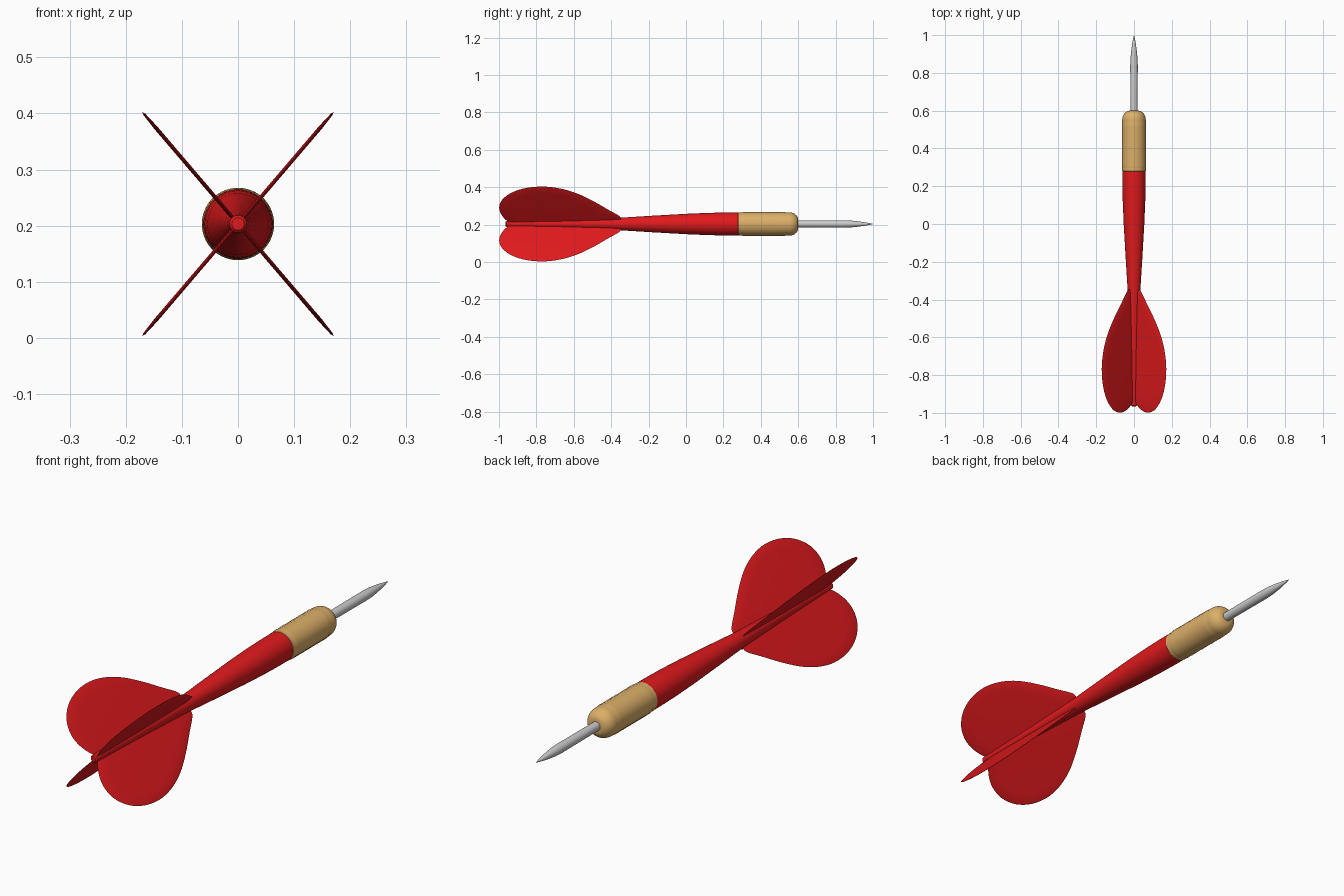
import bpy, bmesh, math
from mathutils import Vector

if "Cube" in bpy.data.objects:
    bpy.data.objects.remove(bpy.data.objects["Cube"])

CZ = 0.203  # height of the dart's axis


def material(name, color):
    m = bpy.data.materials.new(name)
    m.diffuse_color = (*color, 1)
    m.use_nodes = True
    m.node_tree.nodes["Principled BSDF"].inputs["Base Color"].default_value = m.diffuse_color
    return m


RED = material("red", (0.75, 0.01, 0.012))
BRASS = material("brass", (0.72, 0.43, 0.14))


def finish(name, bm, mat=None, angle=35):
    bmesh.ops.recalc_face_normals(bm, faces=bm.faces)
    me = bpy.data.meshes.new(name)
    bm.to_mesh(me)
    bm.free()
    ob = bpy.data.objects.new(name, me)
    bpy.context.collection.objects.link(ob)
    ob.location.z = CZ
    if mat:
        me.materials.append(mat)
    bpy.ops.object.select_all(action='DESELECT')
    ob.select_set(True)
    bpy.context.view_layer.objects.active = ob
    bpy.ops.object.shade_smooth_by_angle(angle=math.radians(angle))
    return ob


def lathe(name, profile, mat=None, n=48, bump=None):
    """Closed body of revolution around y from (y, radius) pairs."""
    bm = bmesh.new()
    rings = []
    for j, (y, r) in enumerate(profile):
        ring = []
        for i in range(n):
            a = 2 * math.pi * i / n
            rr = r + (bump(i, y, j) if bump else 0)
            ring.append(bm.verts.new((rr * math.cos(a), y, rr * math.sin(a))))
        rings.append(ring)
    for a, b in zip(rings, rings[1:]):
        for i in range(n):
            k = (i + 1) % n
            bm.faces.new((a[i], a[k], b[k], b[i]))
    bm.faces.new(rings[0])
    bm.faces.new(rings[-1])
    return finish(name, bm, mat)


def smooth_path(pts, steps=5):
    """Catmull-Rom curve through the points."""
    p = [Vector(q) for q in pts]
    p = [2 * p[0] - p[1]] + p + [2 * p[-1] - p[-2]]
    out = []
    for a, b, c, d in zip(p, p[1:], p[2:], p[3:]):
        for s in range(steps):
            t = s / steps
            out.append(0.5 * (2 * b + (c - a) * t + (2 * a - 5 * b + 4 * c - d) * t * t
                              + (3 * b - a - 3 * c + d) * t ** 3))
    return out + [p[-2]]


# Steel point
lathe("needle", [(0.58, 0.019), (0.84, 0.02), (0.88, 0.0185), (0.92, 0.0145),
                 (0.96, 0.0085), (0.985, 0.004), (1.0, 0.0005)], n=32)

# Brass barrel with a knurled grip and a rounded nose
K0, K1, ROWS = 0.30, 0.53, 50
profile = [(0.278, 0.061), (0.28, 0.0625), (0.295, 0.0625)]
profile += [(K0 + (K1 - K0) * j / ROWS, 0.0625) for j in range(ROWS + 1)]
for s in range(9):
    t = math.pi / 2 * s / 8
    profile.append((0.55 + 0.05 * math.sin(t), 0.0225 + 0.04 * math.cos(t)))


def knurl(i, y, j):
    return 0.002 * ((i + j) % 2) if K0 < y < K1 else 0


lathe("barrel", profile, BRASS, n=72, bump=knurl)

# Tapered shaft
lathe("shaft", [(-0.965, 0.011), (-0.96, 0.0155), (-0.65, 0.023), (-0.36, 0.033),
                (-0.2, 0.043), (0.0, 0.0545), (0.12, 0.0595), (0.22, 0.0615),
                (0.281, 0.0615)], RED)

# Four flights: thin lens-shaped vanes, outline as (radius, y)
OUTLINE = smooth_path([(0.03, -0.345), (0.055, -0.355), (0.10, -0.415), (0.16, -0.495),
                       (0.216, -0.585), (0.25, -0.675), (0.263, -0.765), (0.253, -0.855),
                       (0.222, -0.93), (0.175, -0.98), (0.125, -0.998), (0.08, -0.993),
                       (0.04, -0.972), (0.015, -0.95)])


def flight(name, angle):
    bm = bmesh.new()
    mid = Vector((0.11, -0.73))
    loops = []
    for scale, t in ((0.75, -0.0035), (0.96, -0.002), (1, 0), (0.96, 0.002), (0.75, 0.0035)):
        loop = []
        for p in OUTLINE + [Vector((0.0, -0.94)), Vector((0.0, -0.36))]:
            q = mid + (p - mid) * scale
            if p.x < 0.035:  # keep the root buried in the shaft
                q.x = p.x
            loop.append(bm.verts.new((q.x, q.y, t)))
        loops.append(loop)
    for a, b in zip(loops, loops[1:]):
        for i in range(len(a)):
            k = (i + 1) % len(a)
            bm.faces.new((a[i], a[k], b[k], b[i]))
    bm.faces.new(loops[0])
    bm.faces.new(loops[-1])
    ob = finish(name, bm, RED)
    ob.rotation_euler.y = -angle


TILT = math.radians(49.5)
flight("flight_upper_right", TILT)
flight("flight_upper_left", math.pi - TILT)
flight("flight_lower_left", math.pi + TILT)
flight("flight_lower_right", -TILT)
